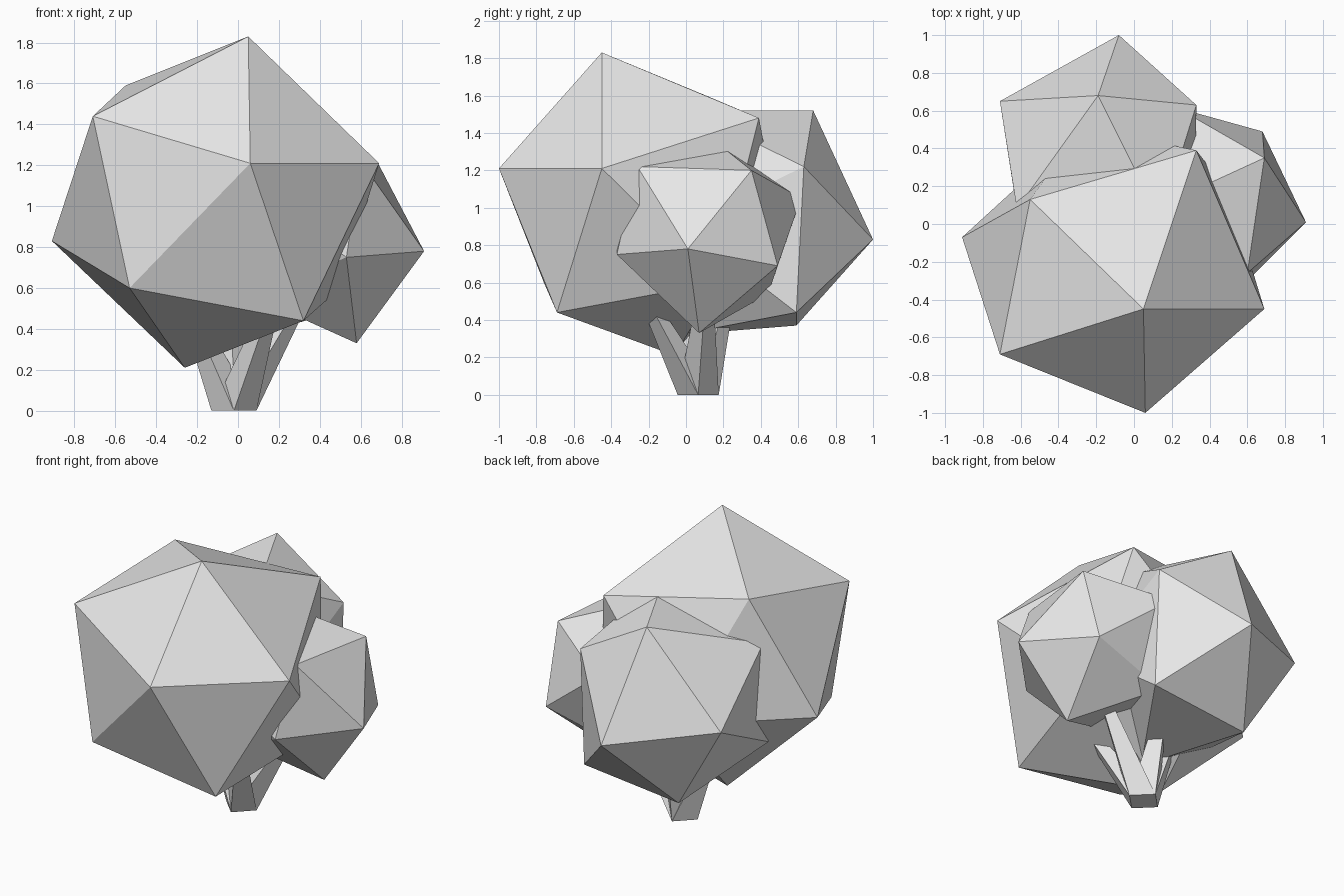
import bpy
import bmesh
from math import cos, sin, pi
from mathutils import Matrix, Vector

cube = bpy.data.objects.get("Cube")
if cube:
    bpy.data.objects.remove(cube, do_unlink=True)

grey = bpy.data.materials.new("plain_grey")
grey.use_nodes = True
colour = (0.8, 0.8, 0.8, 1)
grey.diffuse_color = colour
for node in grey.node_tree.nodes:
    if node.type == 'BSDF_PRINCIPLED':
        node.inputs["Base Color"].default_value = colour


def finish(bm, name):
    """Turn a bmesh into a flat shaded grey object."""
    bmesh.ops.recalc_face_normals(bm, faces=bm.faces[:])
    mesh = bpy.data.meshes.new(name)
    bm.to_mesh(mesh)
    bm.free()
    mesh.materials.append(grey)
    obj = bpy.data.objects.new(name, mesh)
    bpy.context.collection.objects.link(obj)
    return obj


def foliage(name, centre, face, pulls):
    """Icosahedron turned so one face meets three corners, then pulled uneven."""
    bm = bmesh.new()
    bmesh.ops.create_icosphere(bm, subdivisions=1, radius=1)
    bm.faces.ensure_lookup_table()
    centre = Vector(centre)
    source = Matrix([v.co.copy() for v in bm.faces[0].verts]).transposed()
    target = Matrix([Vector(p) - centre for p in face]).transposed()
    fit = target @ source.inverted()
    for v in bm.verts:
        v.co = fit @ v.co + centre
    for p in map(Vector, pulls):
        nearest = min(bm.verts, key=lambda v: (v.co - p).length)
        nearest.co = p
    finish(bm, name)


def branch(name, tip, root=(-0.02, 0.065, 0), thick=0.11, thin=0.05):
    """Four sided tapering limb from the shared foot to a tip."""
    bm = bmesh.new()
    rings = []
    for middle, radius in ((root, thick), (tip, thin)):
        rings.append([bm.verts.new(Vector(middle) + radius * Vector((cos(i * pi / 2), sin(i * pi / 2), 0)))
                      for i in range(4)])
    low, high = rings
    for i in range(4):
        j = (i + 1) % 4
        bm.faces.new((low[i], low[j], high[j], high[i]))
    bm.faces.new(low[::-1])
    bm.faces.new(high)
    finish(bm, name)


# Three overlapping leaf masses
foliage("large_front_foliage", (-0.105, -0.26, 1.02),
        [(0.05, -0.45, 1.83), (-0.55, 0.13, 1.59), (-0.71, -0.69, 1.44)],
        [(0.06, -1.0, 1.21), (0.69, -0.45, 1.21), (0.33, 0.39, 1.48), (-0.53, -0.76, 0.6),
         (0.32, -0.69, 0.44), (-0.91, -0.07, 0.83), (-0.26, -0.06, 0.21)])
foliage("back_foliage", (-0.14, 0.32, 0.92),
        [(-0.19, 0.68, 1.52), (0.33, 0.63, 1.22), (-0.08, 1.0, 0.83)],
        [(-0.71, 0.65, 0.95), (0.33, 0.59, 0.44), (-0.36, 0.59, 0.37),
         (-0.62, 0.08, 1.3), (0.14, 0.02, 1.52)])
foliage("small_side_foliage", (0.38, 0.09, 0.88),
        [(0.91, 0.01, 0.78), (0.69, 0.35, 1.2), (0.6, -0.26, 1.22)],
        [(0.68, 0.49, 0.69), (0.58, 0.07, 0.33), (0.53, -0.37, 0.75)])

# Limbs spreading from one foot
branch("side_branch", (0.27, 0.1, 0.48))
branch("front_branch", (0.14, -0.18, 0.46))
branch("back_branch", (-0.03, 0.2, 0.46))
branch("left_branch", (-0.22, 0.06, 0.46))
